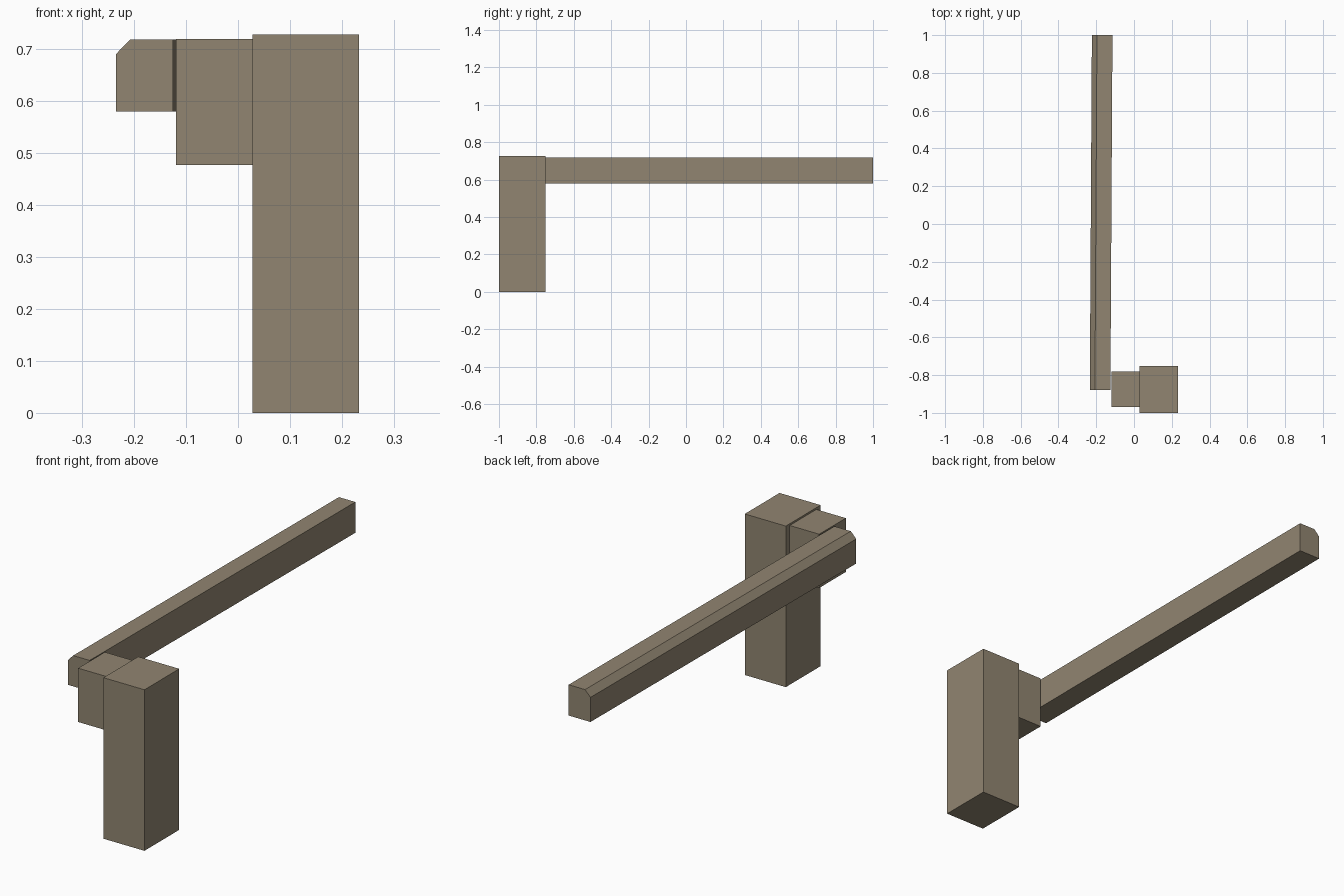
import bpy, bmesh

if "Cube" in bpy.data.objects:
    bpy.data.objects.remove(bpy.data.objects["Cube"])

wood = bpy.data.materials.new("weathered_wood")
wood.diffuse_color = (0.283, 0.235, 0.165, 1)
wood.use_nodes = True
wood.node_tree.nodes["Principled BSDF"].inputs["Base Color"].default_value = wood.diffuse_color


def prism(name, profile, y0, y1, shift=0.0):
    """Extrude an (x, z) profile from y0 to y1, sliding the far end by shift in x."""
    bm = bmesh.new()
    near = [bm.verts.new((x, y0, z)) for x, z in profile]
    far = [bm.verts.new((x + shift, y1, z)) for x, z in profile]
    bm.faces.new(near)
    bm.faces.new(far[::-1])
    n = len(profile)
    for i in range(n):
        j = (i + 1) % n
        bm.faces.new((near[i], far[i], far[j], near[j]))
    bmesh.ops.recalc_face_normals(bm, faces=bm.faces)
    mesh = bpy.data.meshes.new(name)
    bm.to_mesh(mesh)
    bm.free()
    mesh.materials.append(wood)
    obj = bpy.data.objects.new(name, mesh)
    bpy.context.collection.objects.link(obj)
    return obj


def rect(x0, x1, z0, z1):
    return [(x0, z0), (x1, z0), (x1, z1), (x0, z1)]


# Upright post and the spacer block on its side
prism("post", rect(0.028, 0.233, 0.0, 0.727), -1.0, -0.752)
prism("spacer_block", rect(-0.119, 0.028, 0.476, 0.719), -0.97, -0.78)

# Long rail with one bevelled top edge, slightly skewed along its length
rail = [(-0.234, 0.579), (-0.125, 0.579), (-0.125, 0.718),
        (-0.207, 0.718), (-0.234, 0.69)]
prism("rail", rail, -0.88, 1.0, shift=0.011)
